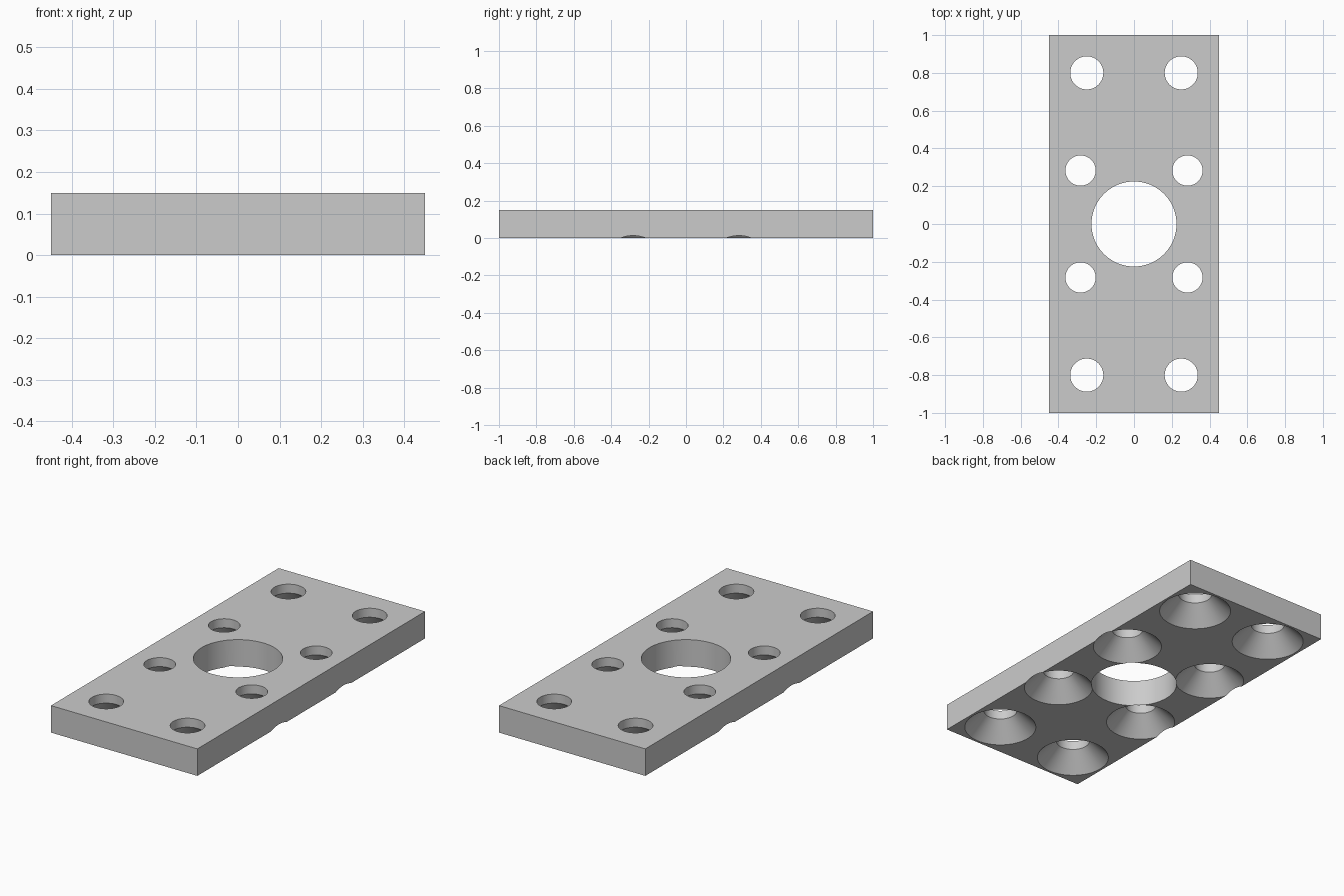
import bpy, bmesh, math

if "Cube" in bpy.data.objects:
    bpy.data.objects.remove(bpy.data.objects["Cube"])

T = 0.15      # plate thickness
SEG = 96      # sides per hole

steel = bpy.data.materials.new("plain_grey")
steel.diffuse_color = (0.6, 0.6, 0.6, 1)
steel.use_nodes = True
steel.node_tree.nodes["Principled BSDF"].inputs["Base Color"].default_value = steel.diffuse_color

# Plate
bpy.ops.mesh.primitive_cube_add(size=1, location=(0, 0, T / 2))
plate = bpy.context.object
plate.name = "mounting_plate"
plate.scale = (0.9, 2.0, T)
bpy.ops.object.transform_apply(location=True, rotation=False, scale=True)
plate.data.materials.append(steel)


def cutter(x, y, profile):
    """Closed solid turned about z from (radius, height) points, bottom to top."""
    bm = bmesh.new()
    rings = [[bm.verts.new((x + r * math.cos(2 * math.pi * i / SEG),
                            y + r * math.sin(2 * math.pi * i / SEG), z))
              for i in range(SEG)] for r, z in profile]
    for a, b in zip(rings, rings[1:]):
        for i in range(SEG):
            j = (i + 1) % SEG
            bm.faces.new((a[i], a[j], b[j], b[i]))
    bm.faces.new(rings[0][::-1])
    bm.faces.new(rings[-1])
    mesh = bpy.data.meshes.new("hole_cutter")
    bm.to_mesh(mesh)
    bm.free()
    ob = bpy.data.objects.new("hole_cutter", mesh)
    bpy.context.collection.objects.link(ob)
    ob.hide_render = True
    return ob


def countersunk(x, y, r):
    # 45 degree countersink opening at the underside, straight bore above
    return cutter(x, y, [(r + 0.12, -0.02), (r, 0.10), (r, T + 0.05)])


# Central bore and eight countersunk screw holes
cutters = [cutter(0, 0, [(0.225, -0.05), (0.225, T + 0.05)])]
for sx in (-1, 1):
    for sy in (-1, 1):
        cutters.append(countersunk(sx * 0.25, sy * 0.8, 0.0875))
        cutters.append(countersunk(sx * 0.283, sy * 0.283, 0.08))

bpy.context.view_layer.objects.active = plate
for c in cutters:
    mod = plate.modifiers.new("hole", 'BOOLEAN')
    mod.operation = 'DIFFERENCE'
    mod.solver = 'EXACT'
    mod.object = c
    bpy.ops.object.modifier_apply(modifier=mod.name)
    bpy.data.objects.remove(c)

plate.select_set(True)
bpy.ops.object.shade_smooth_by_angle(angle=math.radians(30))
